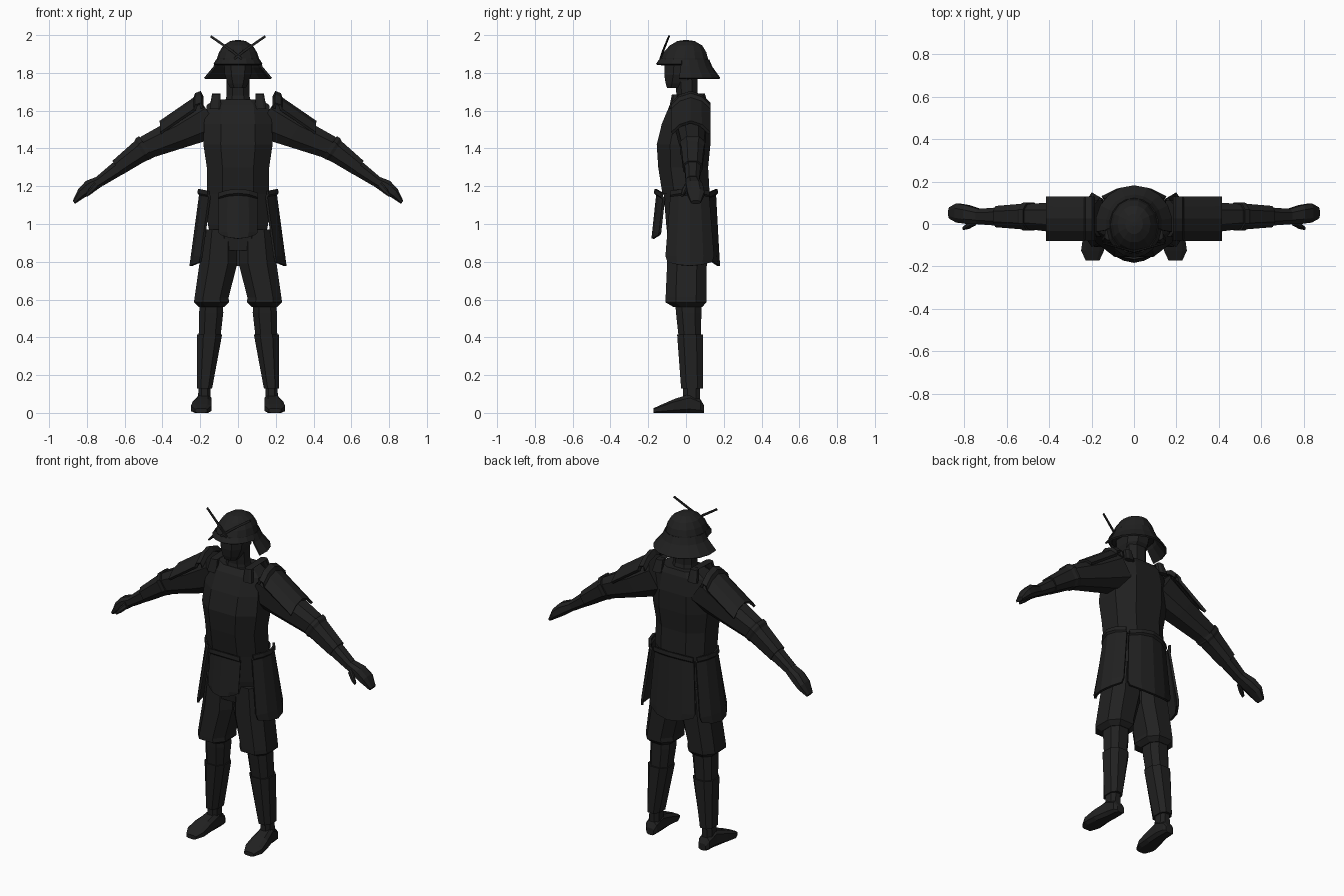
import bpy, bmesh, math
from mathutils import Vector as V

MAT = bpy.data.materials.new("charcoal black")
MAT.diffuse_color = (0.015, 0.015, 0.015, 1)
X, Y, Z = V((1, 0, 0)), V((0, 1, 0)), V((0, 0, 1))


def finish(name, bm, thick=0, mirror=False):
    bmesh.ops.recalc_face_normals(bm, faces=bm.faces)
    me = bpy.data.meshes.new(name)
    bm.to_mesh(me)
    bm.free()
    me.materials.append(MAT)
    ob = bpy.data.objects.new(name, me)
    bpy.context.collection.objects.link(ob)
    if thick:
        m = ob.modifiers.new("thickness", 'SOLIDIFY')
        m.thickness = thick
        m.offset = 0
    if mirror:
        m = ob.modifiers.new("mirror", 'MIRROR')
        m.use_mirror_merge = False
    return ob


def section(n, k):
    # n-sided ellipse, or a chamfered square when n is 0
    if n:
        return [(math.cos(2 * math.pi * i / n), math.sin(2 * math.pi * i / n)) for i in range(n)]
    return [(1, -k), (1, k), (k, 1), (-k, 1), (-1, k), (-1, -k), (-k, -1), (k, -1)]


def loft(name, rings, u=X, v=Y, n=0, k=0.5, mirror=False):
    # rings: (centre x, y, z, half size along u, half size along v)
    bm = bmesh.new()
    loops = [[bm.verts.new(V((x, y, z)) + u * a * p + v * b * q) for p, q in section(n, k)]
             for x, y, z, a, b in rings]
    for A, B in zip(loops, loops[1:]):
        for i in range(len(A)):
            j = (i + 1) % len(A)
            bm.faces.new((A[i], A[j], B[j], B[i]))
    bm.faces.new(loops[0])
    bm.faces.new(loops[-1])
    return finish(name, bm, 0, mirror)


def sheet(name, rows, thick=0.014, mirror=False):
    # a thickened grid of points
    bm = bmesh.new()
    vs = [[bm.verts.new(p) for p in r] for r in rows]
    for A, B in zip(vs, vs[1:]):
        for i in range(len(A) - 1):
            bm.faces.new((A[i], A[i + 1], B[i + 1], B[i]))
    return finish(name, bm, thick, mirror)


T = (-1, -0.55, 0, 0.55, 1)


def tasset(name, out, side, rows, bow, shift=0, mirror=False):
    # bowed hanging plate; rows: (z, distance outward, half width, edge lift)
    sheet(name, [[out * (d - bow * t * t) + side * (w * t + shift) + Z * (z + e * t * t) for t in T]
                 for z, d, w, e in rows], 0.014, mirror)


# torso and hips
loft("cuirass", [(0, .0, 1.16, .165, .125), (0, -.015, 1.30, .165, .132), (0, -.013, 1.42, .183, .142),
                 (0, 0, 1.53, .18, .128), (0, .012, 1.63, .165, .098), (0, .02, 1.66, .12, .075)], k=.5)
loft("hips", [(0, .005, .86, .13, .095), (0, .005, 1.0, .16, .11), (0, 0, 1.18, .165, .12)])
loft("shoulder_strap", [(.12, -.075, 1.61, .03, .015), (.115, -.055, 1.685, .022, .02),
                        (.115, .08, 1.69, .022, .02), (.12, .105, 1.62, .03, .015)], mirror=True)

# head and neck
loft("neck", [(0, .01, 1.62, .075, .07), (0, .005, 1.68, .06, .055), (0, .0, 1.78, .06, .06)])
loft("head", [(0, -.06, 1.72, .04, .04), (0, -.04, 1.745, .055, .068),
              (0, -.02, 1.79, .07, .095), (0, -.01, 1.87, .075, .105)])

# helmet
loft("helmet_dome", [(0, -.008, 1.84, .112, .128), (0, -.008, 1.875, .112, .128),
                     (0, -.005, 1.91, .1, .115), (0, 0, 1.945, .078, .088),
                     (0, 0, 1.968, .042, .048), (0, 0, 1.974, .01, .01)], n=14)


def arc(a0, a1, n, cy, z, rx, ry):
    angs = [math.radians(a0 + (a1 - a0) * i / n) for i in range(n + 1)]
    return [V((rx * math.cos(a), cy + ry * math.sin(a), z)) for a in angs]


sheet("helmet_neck_guard", [arc(-12, 192, 10, 0, z, rx, ry) for z, rx, ry in
                            ((1.87, .11, .118), (1.83, .128, .135), (1.77, .178, .178))], .01)
sheet("helmet_brim", [arc(185, 355, 8, -.01, z, rx, ry) for z, rx, ry in
                      ((1.872, .11, .125), (1.845, .126, .145))], .01)
loft("helmet_horn", [(-.02, -.135, 1.875, .007, .005), (.03, -.122, 1.915, .007, .005),
                     (.145, -.09, 1.994, .006, .004)],
     u=V((-.57, 0, .82)), v=Y, k=.6, mirror=True)

# arms
AU = V((.55, 0, .835))
loft("arm", [(.14, .025, 1.565, .115, .085), (.30, .03, 1.485, .085, .075), (.475, .035, 1.41, .065, .06),
             (.53, .035, 1.37, .052, .05), (.73, .035, 1.228, .03, .036)], u=AU, mirror=True)
loft("forearm_guard", [(.487, .035, 1.41, .066, .066), (.503, .035, 1.398, .068, .066),
                       (.515, .035, 1.388, .06, .06), (.64, .035, 1.297, .045, .05)], u=AU, mirror=True)
loft("hand", [(.72, .035, 1.233, .027, .034), (.785, .045, 1.198, .036, .044),
              (.83, .052, 1.162, .028, .045), (.869, .052, 1.115, .01, .026)], u=AU, mirror=True)
loft("thumb", [(.75, .01, 1.205, .018, .016), (.78, -.01, 1.175, .015, .013),
               (.803, -.02, 1.15, .007, .008)], u=AU, mirror=True)

# shoulder plates
sheet("shoulder_plate", [[V((x, .025 + .1 * t, z - .06 * t * t)) for t in T]
                         for x, z in ((.19, 1.672), (.2, 1.697), (.222, 1.687), (.229, 1.665), (.41, 1.54))],
      .016, True)

# skirt plates
tasset("front_skirt_plate", -Y, X, [(1.185, .16, .1, -.02), (1.165, .163, .1, -.02), (1.155, .152, .1, -.02),
                                    (.96, .172, .1, -.005), (.922, .176, .088, .02)], .035)
tasset("back_skirt_plate", Y, X, [(1.185, .16, .13, -.02), (1.165, .163, .13, -.02), (1.155, .153, .13, -.02),
                                  (.83, .17, .15, 0), (.777, .174, .14, .03)], .045)
tasset("side_skirt_plate", X, Y, [(1.185, .205, .1, -.01), (1.165, .208, .1, -.01), (1.155, .2, .1, -.01),
                                  (.83, .243, .125, 0), (.778, .25, .115, .02)], .05, .02, True)

# legs
loft("trouser_leg", [(.095, .005, .97, .085, .1), (.104, .005, .79, .1, .105), (.14, 0, .61, .09, .108),
                     (.14, 0, .585, .093, .108), (.14, .01, .56, .066, .075)], mirror=True)
loft("lower_leg", [(.14, .012, .6, .06, .07), (.142, .014, .53, .064, .067), (.15, .02, .41, .058, .06),
                   (.178, .03, .12, .032, .045), (.178, .03, .05, .034, .045)], mirror=True)
loft("shin_guard", [(.15, .021, .415, .066, .068), (.177, .032, .13, .04, .058)], mirror=True)
loft("foot", [(.175, .095, .02, .024, .02), (.178, .078, .035, .036, .035), (.18, .02, .05, .04, .05),
              (.19, -.06, .037, .05, .037), (.195, -.125, .023, .054, .023), (.195, -.173, .012, .032, .012)],
     u=X, v=Z, k=.6, mirror=True)
